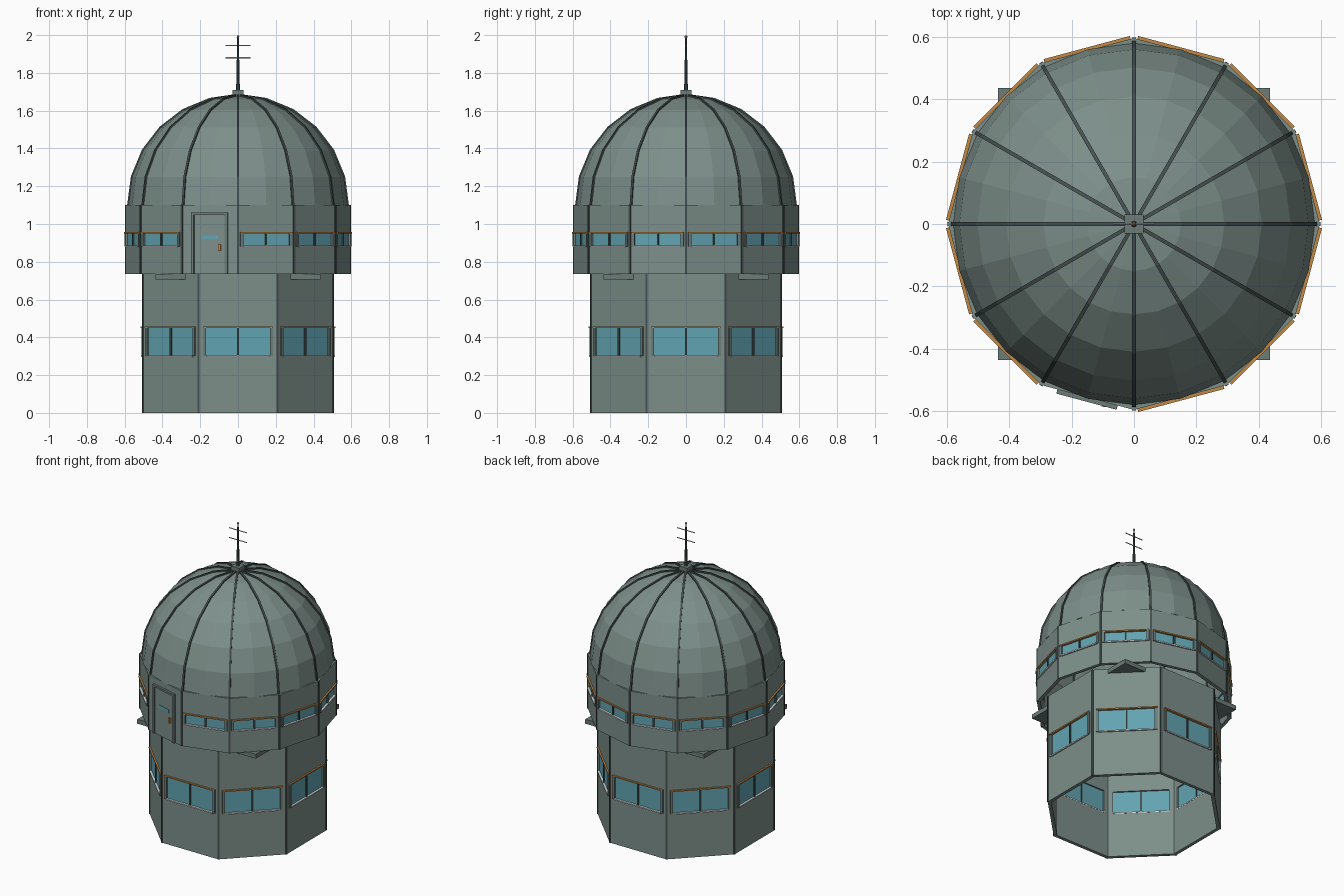
import bpy, bmesh, math
from mathutils import Vector, Matrix

if "Cube" in bpy.data.objects:
    bpy.data.objects.remove(bpy.data.objects["Cube"])


def material(name, rgb):
    m = bpy.data.materials.new(name)
    m.diffuse_color = (*rgb, 1)
    m.use_nodes = True
    m.node_tree.nodes["Principled BSDF"].inputs["Base Color"].default_value = m.diffuse_color
    return m


WALL = material("grey_green_wall", (0.205, 0.275, 0.255))
FRAME = material("frame_grey", (0.15, 0.2, 0.187))
DARK = material("dark_trim", (0.06, 0.083, 0.078))
GLASS = material("teal_glass", (0.12, 0.37, 0.44))
ORANGE = material("orange_trim", (0.55, 0.25, 0.06))
PALE = material("pale_metal", (0.66, 0.7, 0.69))


def finish(name, bm, mat):
    bmesh.ops.remove_doubles(bm, verts=bm.verts, dist=1e-5)
    me = bpy.data.meshes.new(name)
    bm.to_mesh(me)
    bm.free()
    me.materials.append(mat)
    ob = bpy.data.objects.new(name, me)
    bpy.context.collection.objects.link(ob)
    return ob


def place(ang, a, u, z):
    """Point at distance a along direction ang, shifted u sideways."""
    c, s = math.cos(ang), math.sin(ang)
    return Vector((a * c - u * s, a * s + u * c, z))


def boxes(name, mat, angles, specs):
    """Boxes (a0, a1, u0, u1, z0, z1) repeated around the axis."""
    bm = bmesh.new()
    for ang in angles:
        for a0, a1, u0, u1, z0, z1 in specs:
            m = (Matrix.Rotation(ang, 4, 'Z')
                 @ Matrix.Translation(((a0 + a1) / 2, (u0 + u1) / 2, (z0 + z1) / 2))
                 @ Matrix.Diagonal((a1 - a0, u1 - u0, z1 - z0, 1)))
            bmesh.ops.create_cube(bm, size=1, matrix=m)
    me = bpy.data.meshes.new(name)
    bm.to_mesh(me)
    bm.free()
    me.materials.append(mat)
    ob = bpy.data.objects.new(name, me)
    bpy.context.collection.objects.link(ob)
    return ob


def storey(name, n, a, z0, z1, w, za, zb, angles, solid):
    """Prism wall with one window opening per side."""
    h = a * math.tan(math.pi / n)
    us, zs = (-h, -w, w, h), (z0, za, zb, z1)
    bm = bmesh.new()
    for ang in angles:
        for i in range(3):
            for j in range(3):
                if i == j == 1 and ang != solid:
                    continue
                pts = [(i, j), (i + 1, j), (i + 1, j + 1), (i, j + 1)]
                bm.faces.new([bm.verts.new(place(ang, a, us[p], zs[q])) for p, q in pts])
    ob = finish(name + "_wall", bm, WALL)
    mod = ob.modifiers.new("thickness", 'SOLIDIFY')
    mod.thickness, mod.offset, mod.use_even_offset = 0.022, -1, True

    # Corner posts
    r = a / math.cos(math.pi / n)
    boxes(name + "_corner_posts", DARK, [t + math.pi / n for t in angles],
          [(r - 0.014, r + 0.002, -0.006, 0.006, z0, z1)])

    # Windows
    win = [t for t in angles if t != solid]
    e = w + 0.016
    boxes(name + "_window_glass", GLASS, win, [(a - 0.012, a - 0.005, -w, w, za, zb)])
    boxes(name + "_window_frames", FRAME, win,
          [(a - 0.004, a + 0.007, s * w - (0.016 if s < 0 else 0),
            s * w + (0.016 if s > 0 else 0), za, zb) for s in (-1, 1)])
    boxes(name + "_window_mullions", DARK, win, [(a - 0.016, a + 0.003, -0.005, 0.005, za, zb)])
    boxes(name + "_window_hoods", ORANGE, win, [(a - 0.002, a + 0.010, -e, e, zb, zb + 0.008)])
    boxes(name + "_window_sills", PALE, win, [(a - 0.023, a + 0.009, -w, w, za - 0.003, za + 0.005)])


# Lower octagonal storey and upper twelve-sided storey
oct_angles = [k * math.pi / 4 for k in range(8)]
drum_angles = [math.radians(15 + 30 * k) for k in range(12)]
door_ang = drum_angles[8]
A = 0.576
storey("lower", 8, 0.505, 0.0, 0.735, 0.17, 0.30, 0.45, oct_angles, None)
storey("upper", 12, A, 0.735, 1.10, 0.127, 0.882, 0.95, drum_angles, door_ang)

# Square floor plate poking out of the diagonal walls
boxes("floor_plate", FRAME, [0], [(-0.437, 0.437, -0.437, 0.437, 0.706, 0.735)])

# Door
boxes("door_frame", FRAME, [door_ang],
      [(A - 0.002, A + 0.014, -0.1, -0.085, 0.735, 1.06),
       (A - 0.002, A + 0.014, 0.085, 0.1, 0.735, 1.06),
       (A - 0.002, A + 0.014, -0.085, 0.085, 1.047, 1.06)])
boxes("door_leaf", WALL, [door_ang], [(A - 0.002, A + 0.007, -0.083, 0.083, 0.737, 1.045)])
boxes("door_slit", GLASS, [door_ang], [(A + 0.004, A + 0.01, -0.047, 0.047, 0.92, 0.94)])
boxes("door_handle", ORANGE, [door_ang], [(A + 0.004, A + 0.016, 0.05, 0.063, 0.858, 0.892)])

# Faceted dome
R, Z0 = 0.58, 1.10
bm = bmesh.new()
for i in range(24):
    t0, t1 = i * math.pi / 12, (i + 1) * math.pi / 12
    for j in range(6):
        p0, p1 = j * math.pi / 12, (j + 1) * math.pi / 12
        pts = [(t0, p0), (t1, p0), (t1, p1), (t0, p1)]
        if j == 5:
            pts = pts[:3]
        bm.faces.new([bm.verts.new(place(t, R * math.cos(p), 0, Z0 + R * math.sin(p)))
                      for t, p in pts])
finish("dome", bm, WALL)

# Dome ribs, swept along the meridians
bm = bmesh.new()
for k in range(12):
    rows = []
    for j in range(7):
        p = min(j * math.pi / 12, math.radians(88))
        rows.append([bm.verts.new(place(k * math.pi / 6, r * math.cos(p), u, Z0 + r * math.sin(p)))
                     for r, u in ((R - 0.006, -0.006), (R + 0.007, -0.006),
                                  (R + 0.007, 0.006), (R - 0.006, 0.006))])
    for a, b in zip(rows, rows[1:]):
        for i in range(4):
            m = (i + 1) % 4
            bm.faces.new((a[i], a[m], b[m], b[i]))
    bm.faces.new(rows[0][::-1])
    bm.faces.new(rows[-1])
bmesh.ops.recalc_face_normals(bm, faces=bm.faces)
finish("dome_ribs", bm, DARK)

# Antenna
boxes("antenna_base", FRAME, [0], [(-0.03, 0.03, -0.03, 0.03, 1.67, 1.71)])


def rod(name, mat, r0, r1, length, matrix):
    b = bmesh.new()
    bmesh.ops.create_cone(b, cap_ends=True, segments=8, radius1=r0, radius2=r1,
                          depth=length, matrix=matrix)
    finish(name, b, mat)


rod("antenna_mast", DARK, 0.010, 0.004, 0.29, Matrix.Translation((0, 0, 1.85)))
for z, nm in ((1.88, "lower"), (1.945, "upper")):
    rod("antenna_bar_" + nm, PALE, 0.003, 0.003, 0.13,
        Matrix.Translation((0, 0, z)) @ Matrix.Rotation(math.pi / 2, 4, 'Y'))
bm = bmesh.new()
bmesh.ops.create_icosphere(bm, subdivisions=1, radius=0.008,
                           matrix=Matrix.Translation((0, 0, 1.992)))
finish("antenna_tip", bm, ORANGE)
